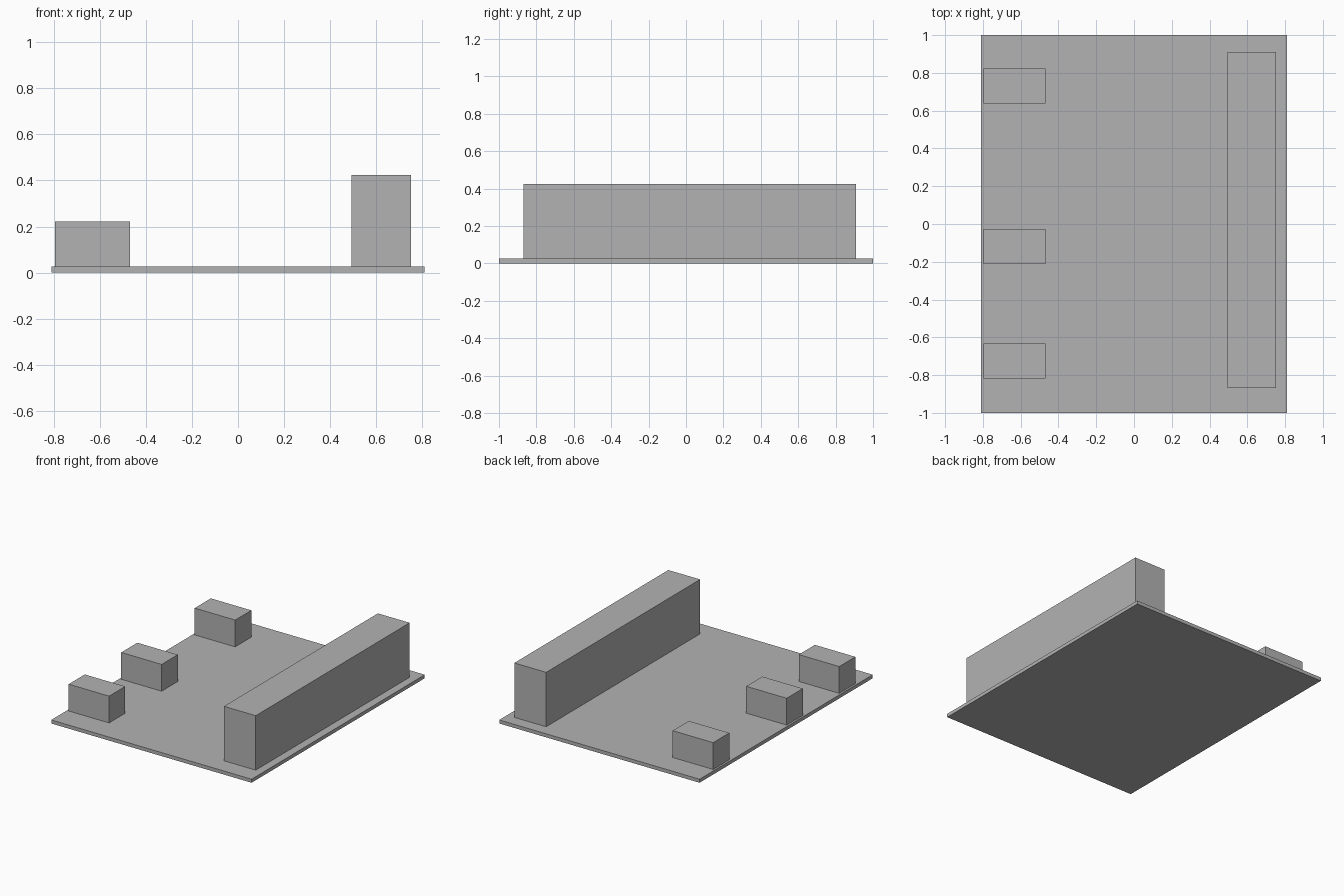
import bpy

# Remove the default cube
cube = bpy.data.objects.get("Cube")
if cube:
    bpy.data.objects.remove(cube, do_unlink=True)

# Single plain grey
grey = bpy.data.materials.new("plain grey")
grey.use_nodes = True
COLOUR = (0.45, 0.45, 0.45, 1)
grey.diffuse_color = COLOUR
grey.node_tree.nodes["Principled BSDF"].inputs["Base Color"].default_value = COLOUR


def box(name, xs, ys, zs):
    """Axis-aligned box from its lower and upper limits."""
    spans = (xs, ys, zs)
    bpy.ops.mesh.primitive_cube_add(size=1, location=[sum(s) / 2 for s in spans])
    ob = bpy.context.object
    ob.name = name
    ob.scale = [s[1] - s[0] for s in spans]
    bpy.ops.object.transform_apply(location=False, rotation=False, scale=True)
    ob.data.materials.append(grey)
    return ob


BASE_TOP = 0.026

# Thin ground slab
box("base_plate", (-0.81, 0.81), (-1, 1), (0, BASE_TOP))

# Long tall block on the left side
box("long_block", (0.494, 0.751), (-0.868, 0.91), (BASE_TOP, 0.424))

# Three low blocks along the right side
for name, y in (("front", -0.726), ("middle", -0.119), ("back", 0.73)):
    box(name + "_small_block", (-0.796, -0.469), (y - 0.093, y + 0.093), (BASE_TOP, 0.222))
